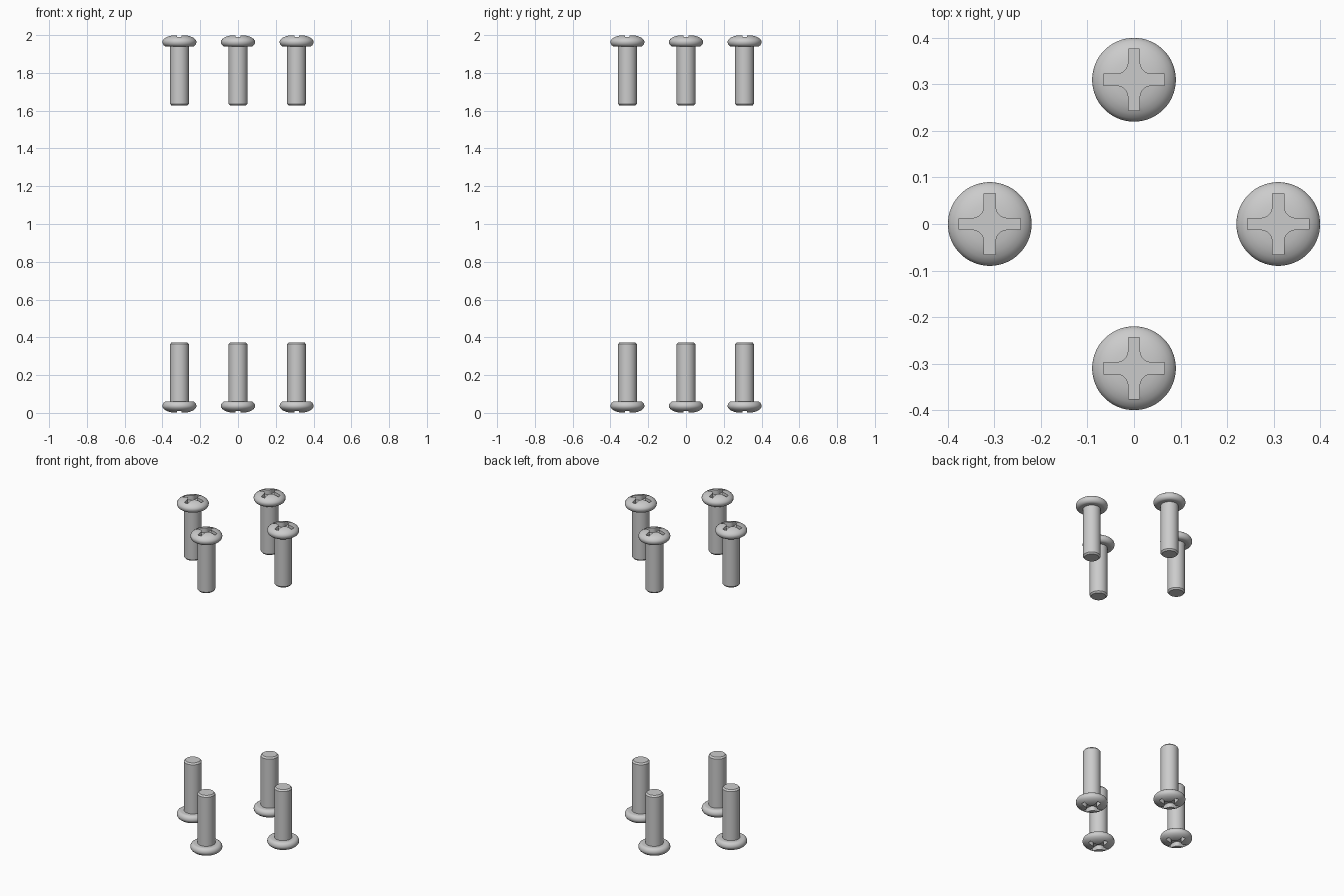
import bpy, bmesh, math

if "Cube" in bpy.data.objects:
    bpy.data.objects.remove(bpy.data.objects["Cube"])

SEG = 64


def new_object(name, bm):
    bmesh.ops.recalc_face_normals(bm, faces=bm.faces)
    mesh = bpy.data.meshes.new(name)
    bm.to_mesh(mesh)
    bm.free()
    ob = bpy.data.objects.new(name, mesh)
    bpy.context.collection.objects.link(ob)
    return ob


# Screw body: lathe profile (radius, z), top of head at z = 0
profile = [(0, 0), (0.025, -0.001), (0.045, -0.003), (0.06, -0.007), (0.073, -0.013),
           (0.083, -0.021), (0.0885, -0.029), (0.09, -0.036), (0.0885, -0.045),
           (0.084, -0.053), (0.076, -0.059), (0.07, -0.06), (0.05, -0.06),
           (0.05, -0.364), (0.042, -0.373), (0, -0.373)]
bm = bmesh.new()
verts = [bm.verts.new((r, 0, z)) for r, z in profile]
edges = [bm.edges.new(p) for p in zip(verts, verts[1:])]
bmesh.ops.spin(bm, geom=verts + edges, cent=(0, 0, 0), axis=(0, 0, 1),
               angle=math.tau, steps=SEG, use_merge=False)
bmesh.ops.remove_doubles(bm, verts=bm.verts, dist=1e-5)
body = new_object("screw_body", bm)

# Cross recess cutter: four arms joined by rounded inner corners
W, L, R, DEPTH = 0.012, 0.066, 0.026, 0.03
quarter = [(L, -W), (L, W)]
for i in range(9):
    a = math.radians(270 - 90 * i / 8)
    quarter.append((W + R + R * math.cos(a), W + R + R * math.sin(a)))
bm = bmesh.new()
ring = []
for k in range(4):
    c, s = round(math.cos(k * math.pi / 2)), round(math.sin(k * math.pi / 2))
    ring += [bm.verts.new((x * c - y * s, x * s + y * c, -DEPTH)) for x, y in quarter]
floor = bm.faces.new(ring)
ext = bmesh.ops.extrude_face_region(bm, geom=[floor])
for v in ext["geom"]:
    if isinstance(v, bmesh.types.BMVert):
        v.co.z = 0.02
cutter = new_object("recess_cutter", bm)
cutter.hide_render = True

# Cut the recess and bake the result into one shared mesh
mod = body.modifiers.new("recess", 'BOOLEAN')
mod.operation = 'DIFFERENCE'
mod.solver = 'EXACT'
mod.object = cutter
dg = bpy.context.evaluated_depsgraph_get()
screw_mesh = bpy.data.meshes.new_from_object(body.evaluated_get(dg))
screw_mesh.name = "screw"
for ob in (body, cutter):
    bpy.data.objects.remove(ob, do_unlink=True)

# Four upright screws on top, four flipped ones below
screws = []
for level, z, flip in (("top", 2.0, 0), ("bottom", 0.0, math.pi)):
    for side, x, y in (("right", 0.31, 0), ("left", -0.31, 0),
                       ("front", 0, -0.31), ("back", 0, 0.31)):
        ob = bpy.data.objects.new(f"{level}_{side}_screw", screw_mesh)
        ob.location = (x, y, z)
        ob.rotation_euler = (flip, 0, 0)
        bpy.context.collection.objects.link(ob)
        screws.append(ob)

# Smooth shading with sharp rims
bpy.ops.object.select_all(action='DESELECT')
screws[0].select_set(True)
bpy.context.view_layer.objects.active = screws[0]
bpy.ops.object.shade_smooth_by_angle(angle=math.radians(32))
